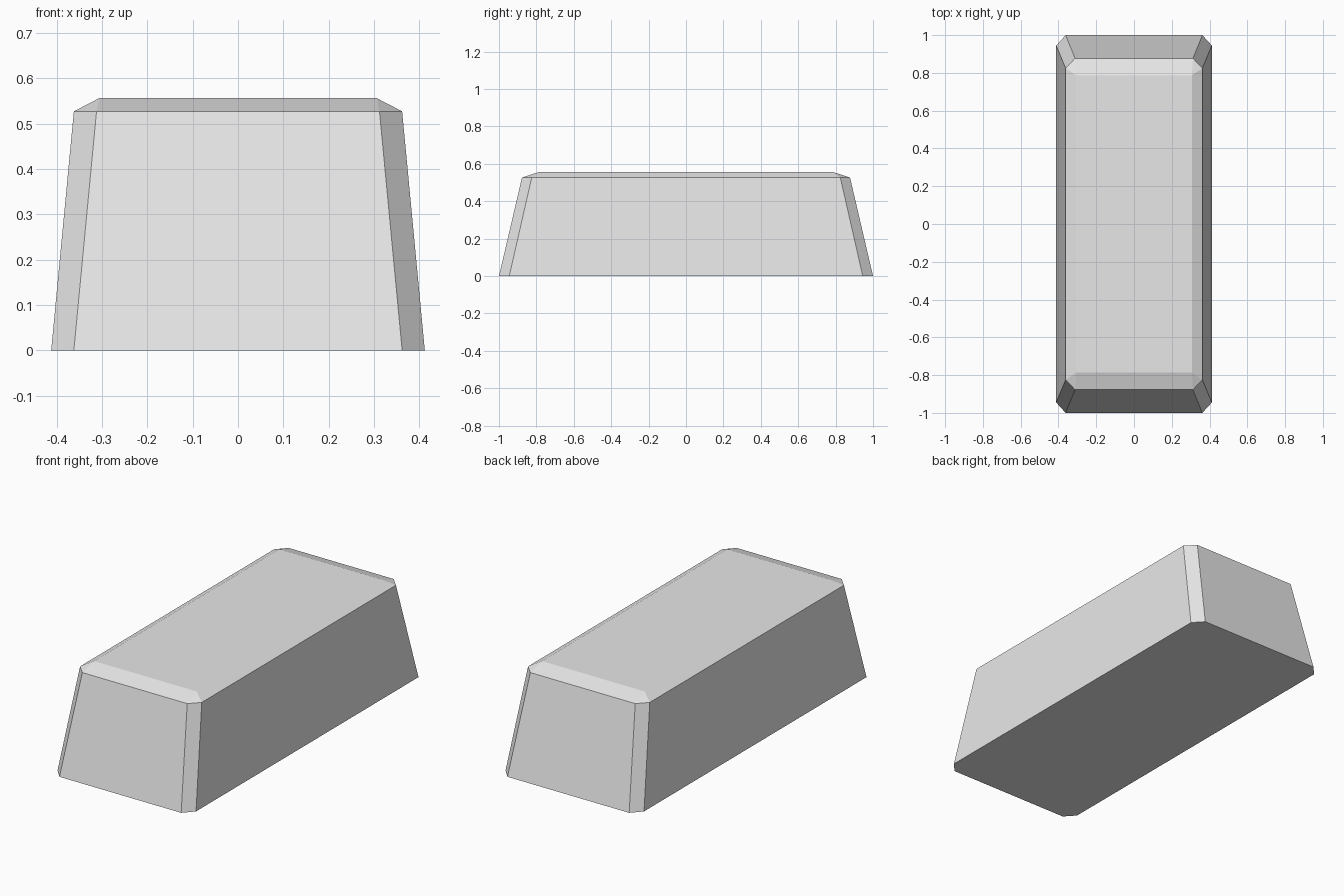
import bpy, bmesh

if "Cube" in bpy.data.objects:
    bpy.data.objects.remove(bpy.data.objects["Cube"])

grey = bpy.data.materials.new("plain grey")
grey.diffuse_color = (0.8, 0.8, 0.8, 1)
grey.use_nodes = True
grey.node_tree.nodes["Principled BSDF"].inputs["Base Color"].default_value = grey.diffuse_color


def ring(bm, hx, hy, z, cx, cy):
    """Rectangle with cut corners, eight vertices anticlockwise."""
    pts = [(hx, -hy + cy), (hx, hy - cy), (hx - cx, hy), (-hx + cx, hy),
           (-hx, hy - cy), (-hx, -hy + cy), (-hx + cx, -hy), (hx - cx, -hy)]
    return [bm.verts.new((x, y, z)) for x, y in pts]


# Tapered bar: base, shoulder and flat top
bm = bmesh.new()
rings = [ring(bm, 0.412, 1.0, 0.0, 0.05, 0.055),
         ring(bm, 0.362, 0.877, 0.527, 0.05, 0.052),
         ring(bm, 0.306, 0.787, 0.556, 0, 0)]
for low, high in zip(rings, rings[1:]):
    for i in range(8):
        j = (i + 1) % 8
        bm.faces.new((low[i], low[j], high[j], high[i]))
bm.faces.new(rings[0][::-1])
bm.faces.new(rings[2])

# Top corners come to a point, so merge their doubled vertices
bmesh.ops.remove_doubles(bm, verts=bm.verts, dist=0.0001)
bmesh.ops.recalc_face_normals(bm, faces=bm.faces)

mesh = bpy.data.meshes.new("tapered_bar")
bm.to_mesh(mesh)
bm.free()
mesh.materials.append(grey)
bpy.context.collection.objects.link(bpy.data.objects.new("tapered_bar", mesh))
